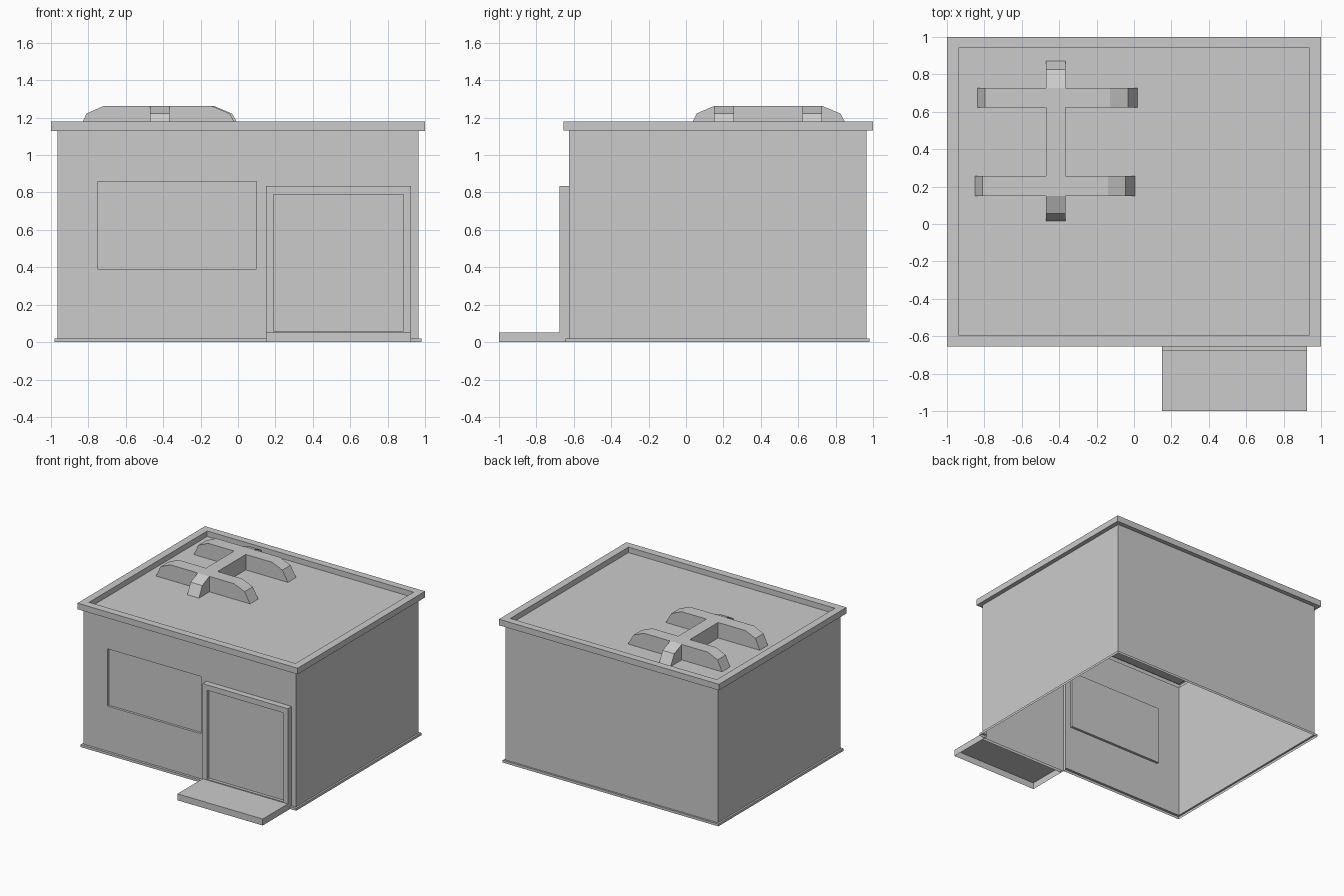
import bpy, bmesh
from mathutils import Vector

if "Cube" in bpy.data.objects:
    bpy.data.objects.remove(bpy.data.objects["Cube"])


def finish(name, bm):
    bmesh.ops.remove_doubles(bm, verts=bm.verts, dist=1e-5)
    mesh = bpy.data.meshes.new(name)
    bm.to_mesh(mesh)
    bm.free()
    obj = bpy.data.objects.new(name, mesh)
    bpy.context.collection.objects.link(obj)
    return obj


def face(bm, pts, n):
    """Polygon facing roughly along n."""
    f = bm.faces.new([bm.verts.new(p) for p in pts])
    f.normal_update()
    if f.normal.dot(Vector(n)) < 0:
        f.normal_flip()


def rect(r, z):
    x0, x1, y0, y1 = r
    return [(x0, y0, z), (x1, y0, z), (x1, y1, z), (x0, y1, z)]


def loft(bm, rings, skip_front=False):
    """Join counter-clockwise rectangles; side 0 is the front."""
    for a, b in zip(rings, rings[1:]):
        for i in range(1 if skip_front else 0, 4):
            j = (i + 1) % 4
            bm.faces.new([bm.verts.new(p) for p in (a[i], a[j], b[j], b[i])])


def front_rect(x0, x1, z0, z1, y):
    return [(x0, y, z0), (x1, y, z0), (x1, y, z1), (x0, y, z1)]


WALL = (-0.965, 0.965, -0.625, 0.965)
BASE = (-0.98, 0.98, -0.645, 0.98)
RIM = (-1, 1, -0.655, 1)
INNER = (-0.938, 0.938, -0.593, 0.94)
BASE_Z, RIM_Z, TOP_Z, FLOOR_Z = 0.02, 1.13, 1.18, 1.135
FRONT = -0.625
DX0, DX1, DTOP = 0.15, 0.925, 0.835
WX0, WX1, WZ0, WZ1 = -0.75, 0.1, 0.39, 0.86

# Walls: open-bottomed shell, front sheet with window and door openings
bm = bmesh.new()
loft(bm, [rect(WALL, BASE_Z), rect(WALL, RIM_Z)], True)
xs = [-0.965, WX0, WX1, DX0, DX1, 0.965]
zs = [BASE_Z, WZ0, DTOP, WZ1, RIM_Z]
for i in range(5):
    for k in range(4):
        if (i == 1 and k in (1, 2)) or (i == 3 and k < 2):
            continue
        face(bm, front_rect(xs[i], xs[i + 1], zs[k], zs[k + 1], FRONT), (0, -1, 0))
finish("walls", bm)

# Base trim, interrupted at the door
bm = bmesh.new()
loft(bm, [rect(BASE, 0), rect(BASE, BASE_Z), rect(WALL, BASE_Z)], True)
for x0, x1, w0, w1 in ((-0.98, DX0, -0.965, DX0), (DX1, 0.98, DX1, 0.965)):
    face(bm, front_rect(x0, x1, 0, BASE_Z, BASE[2]), (0, -1, 0))
    face(bm, [(x0, BASE[2], BASE_Z), (x1, BASE[2], BASE_Z),
              (w1, FRONT, BASE_Z), (w0, FRONT, BASE_Z)], (0, 0, 1))
finish("base_trim", bm)

# Roof: overhanging rim and sunken floor
bm = bmesh.new()
loft(bm, [rect(WALL, RIM_Z), rect(RIM, RIM_Z), rect(RIM, TOP_Z),
          rect(INNER, TOP_Z), rect(INNER, FLOOR_Z)])
face(bm, rect(INNER, FLOOR_Z), (0, 0, 1))
finish("roof", bm)

# Recessed window
bm = bmesh.new()
pane = front_rect(WX0, WX1, WZ0, WZ1, FRONT + 0.02)
loft(bm, [front_rect(WX0, WX1, WZ0, WZ1, FRONT), pane])
face(bm, pane, (0, -1, 0))
finish("window", bm)

# Door frame: front ring, inner reveal, outer sides and top
FY, DY = -0.675, -0.65
bm = bmesh.new()
hole = (0.19, 0.885, 0.06, 0.79)
loft(bm, [front_rect(DX0, DX1, 0.053, DTOP, FY), front_rect(*hole, FY),
          front_rect(*hole, DY)])
for x, n in ((DX0, -1), (DX1, 1)):
    face(bm, [(x, FY, 0), (x, FRONT, 0), (x, FRONT, DTOP), (x, FY, DTOP)], (n, 0, 0))
face(bm, rect((DX0, DX1, FY, FRONT), DTOP), (0, 0, 1))
finish("door_frame", bm)

# Door panel
bm = bmesh.new()
face(bm, front_rect(DX0, DX1, 0, DTOP, DY), (0, -1, 0))
finish("door", bm)

# Doorstep, open underneath
bm = bmesh.new()
step = (DX0, DX1, -1, FY)
loft(bm, [rect(step, 0), rect(step, 0.053)])
face(bm, rect(step, 0.053), (0, 0, 1))
finish("doorstep", bm)


# Roof bars: chamfered profile swept across a fixed width
def strip(bm, prof, c, along_x, sides=True):
    h = 0.053
    put = (lambda t, s, z: (t, s, z)) if along_x else (lambda t, s, z: (s, t, z))
    for (t0, z0), (t1, z1) in zip(prof, prof[1:]):
        face(bm, [put(t0, c - h, z0), put(t1, c - h, z1),
                  put(t1, c + h, z1), put(t0, c + h, z0)], (0, 0, 1))
    loop = list(prof)
    for t in (prof[-1][0], prof[0][0]):
        if (t, FLOOR_Z) not in loop:
            loop.append((t, FLOOR_Z))
    for d in (-1, 1):
        n = (0, d, 0) if along_x else (d, 0, 0)
        face(bm, [put(t, c + d * h, z) for t, z in loop], n)


MID, HIGH = 1.222, 1.262
bm = bmesh.new()
for y, dx in ((0.203, 0), (0.675, 0.013)):
    prof = [(-0.85, FLOOR_Z), (-0.81, MID), (-0.72, HIGH),
            (-0.14, HIGH), (-0.045, MID), (0.005, FLOOR_Z)]
    strip(bm, [(t + dx, z) for t, z in prof], y, True)
X = -0.418
strip(bm, [(0.015, FLOOR_Z), (0.057, MID), (0.15, HIGH)], X, False)
strip(bm, [(0.256, HIGH), (0.622, HIGH)], X, False)
strip(bm, [(0.728, HIGH), (0.825, MID), (0.872, FLOOR_Z)], X, False)
finish("roof_bars", bm)
